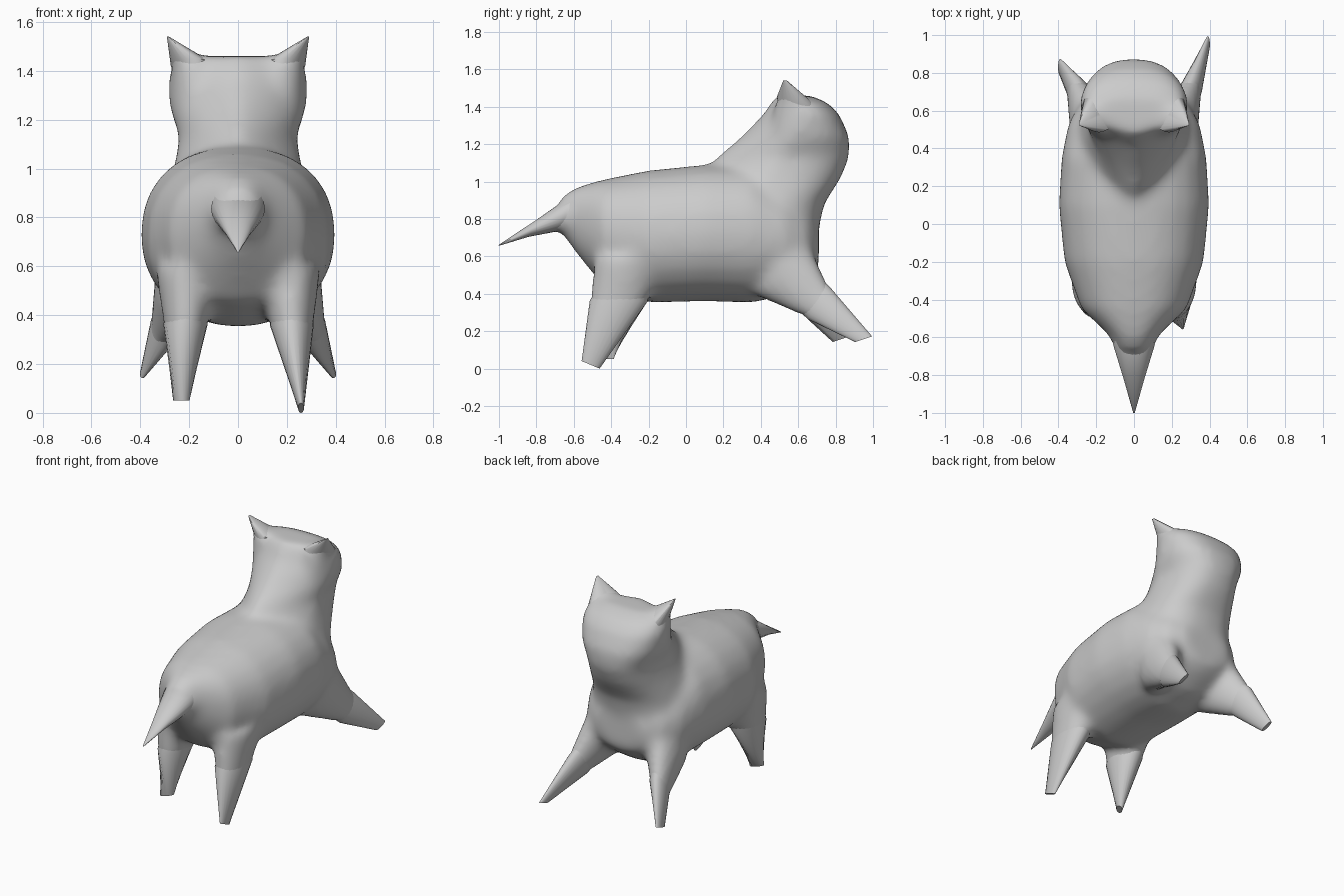
import bpy, bmesh, math
from mathutils import Vector

cube = bpy.data.objects.get("Cube")
if cube:
    bpy.data.objects.remove(cube, do_unlink=True)

grey = bpy.data.materials.new("plain grey")
grey.use_nodes = True
colour = (0.6, 0.6, 0.6, 1)
grey.diffuse_color = colour
grey.node_tree.nodes["Principled BSDF"].inputs["Base Color"].default_value = colour


def loft(bm, rings, power=2.0, back_power=2.0, sides=24):
    """Closed skin through rings (centre, half axis u, half axis v); back_power shapes the -v half."""
    loops = []
    for c, u, v in rings:
        c, u, v = Vector(c), Vector(u), Vector(v)
        loop = []
        for i in range(sides):
            a = 2 * math.pi * i / sides
            p, q = math.cos(a), math.sin(a)
            e = 2 / (power if q >= 0 else back_power)
            p = math.copysign(abs(p) ** e, p)
            q = math.copysign(abs(q) ** e, q)
            loop.append(bm.verts.new(c + u * p + v * q))
        loops.append(loop)
    for a, b in zip(loops, loops[1:]):
        for i in range(sides):
            j = (i + 1) % sides
            bm.faces.new((a[i], a[j], b[j], b[i]))
    bm.faces.new(loops[0])
    bm.faces.new(loops[-1])


def finish(bm, name):
    bmesh.ops.recalc_face_normals(bm, faces=bm.faces)
    mesh = bpy.data.meshes.new(name)
    bm.to_mesh(mesh)
    bm.free()
    mesh.materials.append(grey)
    mesh.shade_smooth()
    obj = bpy.data.objects.new(name, mesh)
    bpy.context.collection.objects.link(obj)
    return obj


# Torso stations: y, underside, back, half width
torso = [((0, y, (lo + hi) / 2), (w, 0, 0), (0, 0, (hi - lo) / 2)) for y, lo, hi, w in (
    (-0.67, 0.73, 0.92, 0.08), (-0.59, 0.62, 0.97, 0.13), (-0.45, 0.45, 1.01, 0.28),
    (-0.20, 0.35, 1.06, 0.37), (0.10, 0.36, 1.09, 0.40), (0.35, 0.35, 1.09, 0.385),
    (0.53, 0.39, 0.98, 0.35), (0.65, 0.47, 0.87, 0.28), (0.71, 0.53, 0.78, 0.17))]

# Neck and head stations: height, nape, face, half width
head = [((0, (back + face) / 2, z), (w, 0, 0), (0, (face - back) / 2, 0)) for z, back, face, w in (
    (0.70, 0.10, 0.70, 0.32), (0.88, 0.06, 0.74, 0.30), (1.02, 0.06, 0.83, 0.26),
    (1.13, 0.16, 0.875, 0.24), (1.24, 0.29, 0.875, 0.28), (1.36, 0.41, 0.82, 0.29),
    (1.42, 0.45, 0.76, 0.27), (1.46, 0.48, 0.67, 0.22))]

limbs = {
    "tail": [((0, -0.45, 0.81), (0.20, 0, 0), (0, 0.05, 0.19)),
             ((0, -0.64, 0.835), (0.11, 0, 0), (0, 0.04, 0.10)),
             ((0, -0.82, 0.75), (0.055, 0, 0), (0, 0.02, 0.045)),
             ((0, -1.00, 0.66), (0.004, 0, 0), (0, 0.002, 0.004))],
    "left_hind_leg": [((0.21, -0.29, 0.60), (0.13, 0, 0), (0, 0.20, 0)),
                      ((0.22, -0.36, 0.36), (0.09, 0, 0), (0, 0.155, 0)),
                      ((0.258, -0.51, 0.02), (0.012, 0, 0), (0, 0.048, -0.02))],
    "right_hind_leg": [((-0.21, -0.29, 0.60), (0.13, 0, 0), (0, 0.20, 0)),
                       ((-0.215, -0.35, 0.36), (0.09, 0, 0), (0, 0.145, 0)),
                       ((-0.232, -0.42, 0.05), (0.031, 0.031, 0), (-0.013, 0.013, 0))],
}
# Mirrored forelegs and ears; one foreleg reaches further forward
for side, s, reach in (("left", 1, 0.95), ("right", -1, 0.83)):
    limbs[side + "_foreleg"] = [
        ((0.20 * s, 0.50, 0.56), (0.14, 0, 0), (0, 0.13, 0.17)),
        ((0.30 * s, 0.71, 0.35), (0.06, 0, 0), (0, 0.06, 0.085)),
        ((0.39 * s, reach, 0.157), (0.012, 0, 0), (0, 0.045, 0.015))]
    limbs[side + "_ear"] = [
        ((0.14 * s, 0.62, 1.26), (0.14, 0, 0), (0, 0.18, 0)),
        ((0.185 * s, 0.60, 1.42), (0.09, 0, 0), (0, 0.115, -0.03)),
        ((0.287 * s, 0.53, 1.54), (0.004, 0, 0), (0, 0.01, 0))]

# Body skin blended over the roots of every limb
skin = bmesh.new()
loft(skin, torso, power=2.25, back_power=2.1)
loft(skin, head, power=2.5, back_power=1.4)
for rings in limbs.values():
    loft(skin, rings)
body = finish(skin, "body")
remesh = body.modifiers.new("blend", 'REMESH')
remesh.mode = 'VOXEL'
remesh.voxel_size = 0.02
remesh.use_smooth_shade = True
soften = body.modifiers.new("soften", 'SMOOTH')
soften.factor = 0.5
soften.iterations = 28

# Crisp limb tips, with roots slimmed so they stay hidden inside the skin
for name, rings in limbs.items():
    centre, u, v = rings[0]
    root = (centre, Vector(u) * 0.5, Vector(v) * 0.5)
    tip = bmesh.new()
    loft(tip, [root] + rings[1:])
    obj = finish(tip, name)
    bpy.ops.object.select_all(action='DESELECT')
    obj.select_set(True)
    bpy.context.view_layer.objects.active = obj
    bpy.ops.object.shade_smooth_by_angle(angle=math.radians(50))
